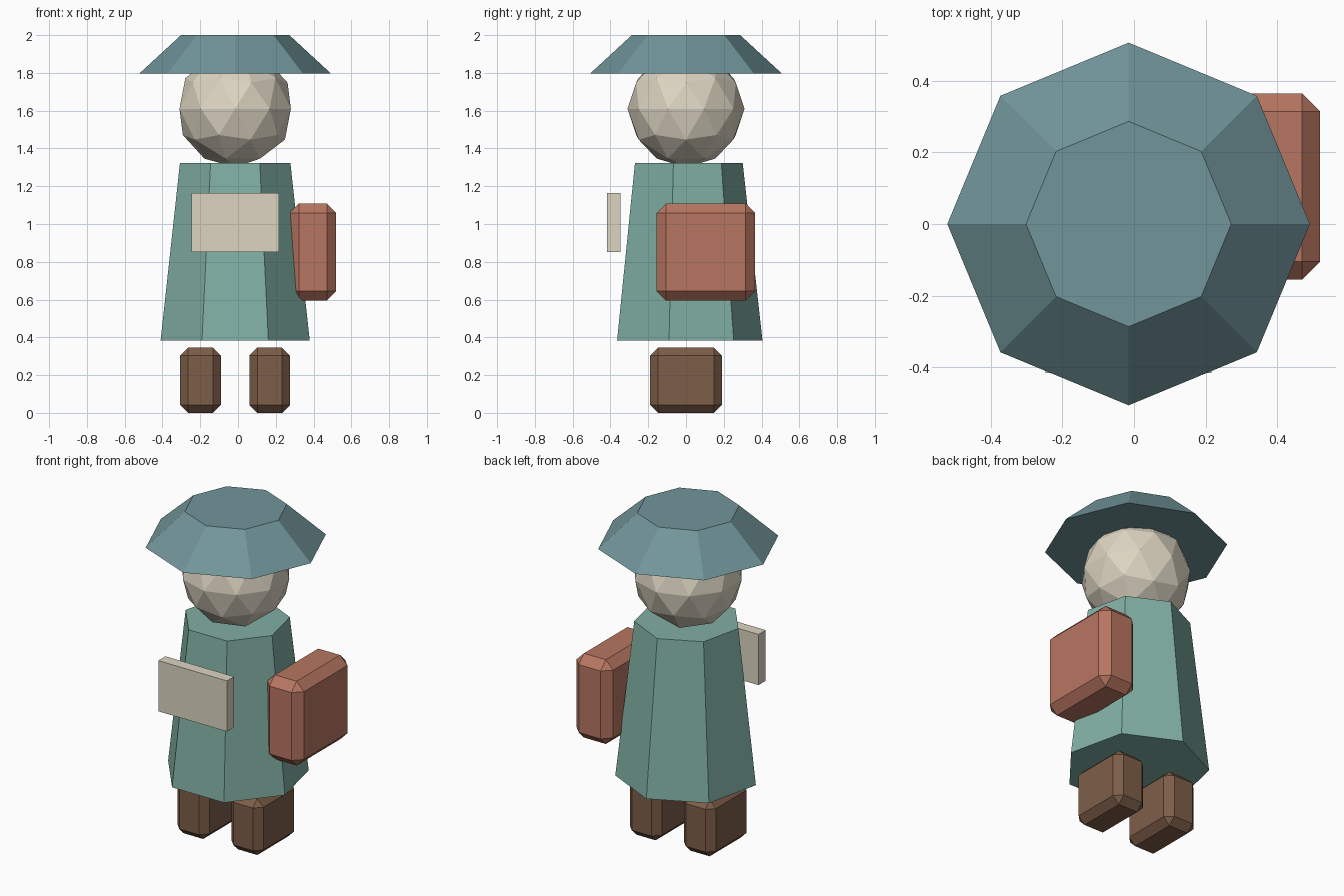
import bpy, math

if "Cube" in bpy.data.objects:
    bpy.data.objects.remove(bpy.data.objects["Cube"])

CX = -0.015  # figure axis; the bag on one side shifts it off centre


def material(name, rgb):
    m = bpy.data.materials.new(name)
    m.diffuse_color = [(c / 255) ** 2.2 for c in rgb] + [1.0]
    m.use_nodes = True
    m.node_tree.nodes["Principled BSDF"].inputs["Base Color"].default_value = m.diffuse_color
    return m


TEAL = material("teal_cloth", (128, 174, 162))
BLUE = material("blue_felt", (113, 148, 153))
CREAM = material("cream", (220, 212, 193))
RUST = material("rust_leather", (182, 117, 97))
BROWN = material("brown_leather", (124, 94, 74))


def finish(name, mat):
    ob = bpy.context.object
    ob.name = name
    ob.data.materials.append(mat)
    return ob


def frustum(name, sides, r_low, r_high, z0, z1, mat):
    bpy.ops.mesh.primitive_cone_add(vertices=sides, radius1=r_low, radius2=r_high,
                                    depth=z1 - z0, location=(CX, 0, (z0 + z1) / 2))
    return finish(name, mat)


def box(name, lo, hi, mat, bevel=0):
    centre = [(a + b) / 2 for a, b in zip(lo, hi)]
    bpy.ops.mesh.primitive_cube_add(size=1, location=centre)
    ob = finish(name, mat)
    ob.scale = [b - a for a, b in zip(lo, hi)]
    bpy.ops.object.transform_apply(location=False, rotation=False, scale=True)
    if bevel:
        mod = ob.modifiers.new("chamfer", 'BEVEL')
        mod.width = bevel
        mod.segments = 1
    return ob


# Boots
for side, s in (("left", -1), ("right", 1)):
    x = CX + s * 0.183
    box(side + "_boot", (x - 0.108, -0.19, 0), (x + 0.108, 0.19, 0.345), BROWN, 0.042)

# Seven-sided robe
frustum("robe", 7, 0.405, 0.30, 0.383, 1.323, TEAL)

# Faceted head
bpy.ops.mesh.primitive_ico_sphere_add(subdivisions=2, radius=0.31, location=(CX, 0, 1.61))
finish("head", CREAM)

# Eight-sided hat
frustum("hat", 8, 0.507, 0.287, 1.797, 2.0, BLUE)

# Floating note panel in front and bag at the side
box("chest_panel", (-0.247, -0.417, 0.853), (0.217, -0.348, 1.163), CREAM)
box("shoulder_bag", (0.272, -0.155, 0.594), (0.52, 0.365, 1.109), RUST, 0.05)
